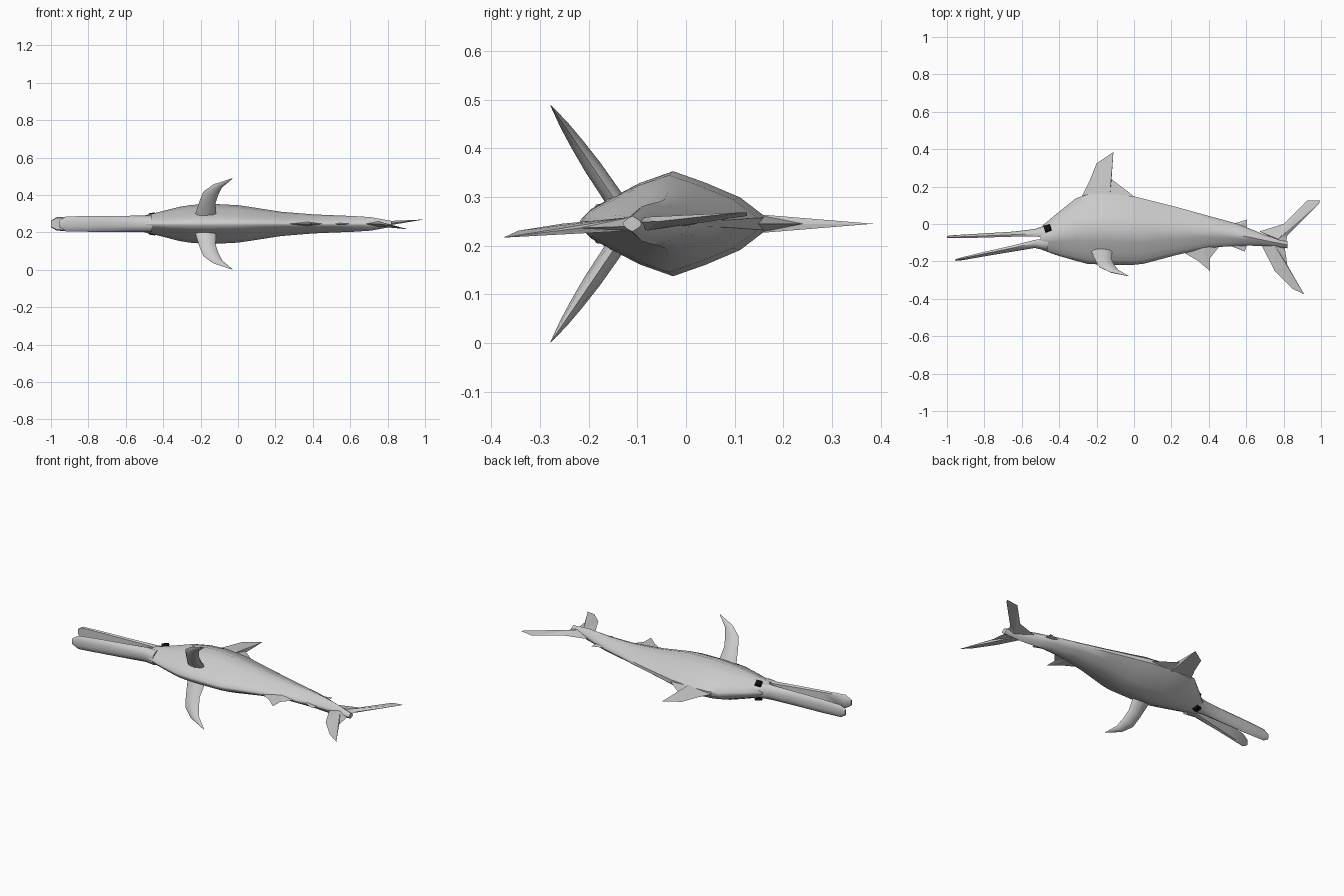
import bpy, bmesh, math
from mathutils import Vector

ZC = 0.245  # mid plane: the animal lies on its side, back towards +y


def finish(name, bm, smooth=True):
    bmesh.ops.recalc_face_normals(bm, faces=bm.faces[:])
    me = bpy.data.meshes.new(name)
    bm.to_mesh(me)
    bm.free()
    ob = bpy.data.objects.new(name, me)
    bpy.context.collection.objects.link(ob)
    if smooth:
        bpy.ops.object.select_all(action='DESELECT')
        ob.select_set(True)
        bpy.context.view_layer.objects.active = ob
        bpy.ops.object.shade_smooth_by_angle(angle=math.radians(50))
    return ob


def loft(name, rings):
    """Skin a list of equal-length point rings, capped at both ends."""
    bm = bmesh.new()
    vs = [[bm.verts.new(p) for p in r] for r in rings]
    n = len(vs[0])
    for a, b in zip(vs, vs[1:]):
        for i in range(n):
            j = (i + 1) % n
            bm.faces.new((a[i], a[j], b[j], b[i]))
    bm.faces.new(vs[0])
    bm.faces.new(vs[-1])
    return finish(name, bm)


def section_loft(name, stations, half):
    """stations: (x, y top, y bottom, half width); half: right half of unit section."""
    shape = half + [(v, -w) for v, w in reversed(half)]
    rings = []
    for x, t, b, w in stations:
        c, h = (t + b) / 2, (t - b) / 2
        rings.append([(x, c + v * h, ZC + u * w) for v, u in shape])
    return loft(name, rings)


def fin(name, centre, outline, thick, tilt=0.0):
    """Thin fin: knife-edged outline rising to a ridge at the root centre."""
    bm = bmesh.new()
    rim = [bm.verts.new((x, y, ZC + tilt * max(0, x - 0.78))) for x, y in outline]
    for s in (1, -1):
        hub = bm.verts.new((centre[0], centre[1], ZC + s * thick))
        for i in range(len(rim)):
            bm.faces.new((hub, rim[i], rim[(i + 1) % len(rim)]))
    return finish(name, bm, False)


# Body
section_loft("body", [
    (-0.50, -0.018, -0.135, 0.045), (-0.42, 0.050, -0.165, 0.064),
    (-0.31, 0.138, -0.197, 0.092), (-0.25, 0.158, -0.213, 0.101),
    (-0.15, 0.165, -0.218, 0.108), (0.0, 0.148, -0.218, 0.100),
    (0.05, 0.135, -0.213, 0.093), (0.23, 0.090, -0.165, 0.065),
    (0.40, 0.043, -0.127, 0.051), (0.54, 0.005, -0.117, 0.045),
    (0.62, -0.025, -0.116, 0.042), (0.71, -0.062, -0.118, 0.036),
    (0.82, -0.092, -0.130, 0.016)],
    [(1, 0.12), (0.72, 0.50), (0.35, 0.78), (0, 1), (-0.35, 0.78), (-0.66, 0.5), (-0.88, 0.28), (-1, 0.06)])

# Jaws: rounded outside, flat towards the mouth
upper = [(1, 0.3), (0.6, 0.75), (-0.2, 1), (-1, 0.85)]
lower = [(1, 0.85), (0.2, 1), (-0.6, 0.75), (-1, 0.3)]
section_loft("upper_jaw", [
    (-1.0, -0.064, -0.075, 0.018), (-0.97, -0.060, -0.076, 0.036),
    (-0.85, -0.053, -0.074, 0.040), (-0.65, -0.041, -0.068, 0.042),
    (-0.53, -0.027, -0.066, 0.044), (-0.46, 0.0, -0.075, 0.044)], upper)
section_loft("lower_jaw", [
    (-0.955, -0.188, -0.197, 0.018), (-0.92, -0.178, -0.194, 0.040),
    (-0.80, -0.149, -0.173, 0.042), (-0.65, -0.115, -0.148, 0.043),
    (-0.53, -0.085, -0.128, 0.044), (-0.46, -0.075, -0.145, 0.044)], lower)

# Flat fins along the mid plane
fin("dorsal_fin", (-0.13, 0.14),
    [(-0.28, 0.145), (-0.24, 0.225), (-0.20, 0.325), (-0.11, 0.385), (-0.12, 0.24), (0.01, 0.14), (-0.13, 0.12)], 0.02)
fin("anal_fin", (0.37, -0.115),
    [(0.26, -0.150), (0.34, -0.195), (0.405, -0.25), (0.405, -0.185), (0.46, -0.115), (0.37, -0.10)], 0.012)
fin("lower_finlet", (0.53, -0.11),
    [(0.47, -0.11), (0.53, -0.122), (0.592, -0.147), (0.605, -0.11), (0.53, -0.10)], 0.006)
fin("upper_finlet", (0.56, -0.01),
    [(0.50, 0.0), (0.55, 0.007), (0.605, 0.024), (0.605, -0.02), (0.56, -0.03)], 0.006)
fin("tail_upper_fluke", (0.77, -0.08),
    [(0.67, -0.04), (0.80, 0.0), (0.925, 0.125), (0.995, 0.125), (0.99, 0.11), (0.82, -0.06), (0.81, -0.11)],
    0.014, 0.11)
fin("tail_lower_fluke", (0.75, -0.11),
    [(0.68, -0.11), (0.755, -0.255), (0.845, -0.345), (0.91, -0.376), (0.86, -0.29), (0.82, -0.22), (0.805, -0.12)],
    0.014, -0.22)

# Side flippers: (leading x, leading z, trailing x, trailing z, half thickness)
sections = [(-0.235, 0.275, -0.115, 0.275, 0.020), (-0.205, 0.37, -0.12, 0.355, 0.018),
            (-0.185, 0.418, -0.105, 0.40, 0.014), (-0.13, 0.457, -0.085, 0.44, 0.009),
            (-0.031, 0.489, -0.029, 0.487, 0.001)]
for side, label in ((1, "left"), (-1, "right")):
    rings = []
    for lx, lz, tx, tz, th in sections:
        lead = Vector((lx, -0.15 - (lz - 0.30) * 0.68, lz))
        trail = Vector((tx, -0.15 - (tz - 0.30) * 0.68, tz))
        mid, half = (lead + trail) / 2, (trail - lead) / 2
        ring = []
        for i in range(8):
            a = math.tau * i / 8
            p = mid + half * math.cos(a) + Vector((0, 0.83, 0.56)) * th * math.sin(a)
            ring.append((p.x, p.y, ZC + side * (p.z - ZC)))
        rings.append(ring)
    loft(label + "_flipper", rings)

# Eyes: small dark tilted squares on both sides of the head
dark = bpy.data.materials.new("eye_dark")
dark.diffuse_color = (0.005, 0.005, 0.005, 1)
for side, label in ((1, "left"), (-1, "right")):
    bpy.ops.mesh.primitive_cube_add(size=1, location=(-0.462, -0.023, ZC + side * 0.047),
                                    rotation=(side * -0.35, side * -0.15, 0.35))
    eye = bpy.context.object
    eye.name = label + "_eye"
    eye.scale = (0.034, 0.034, 0.014)
    eye.data.materials.append(dark)
